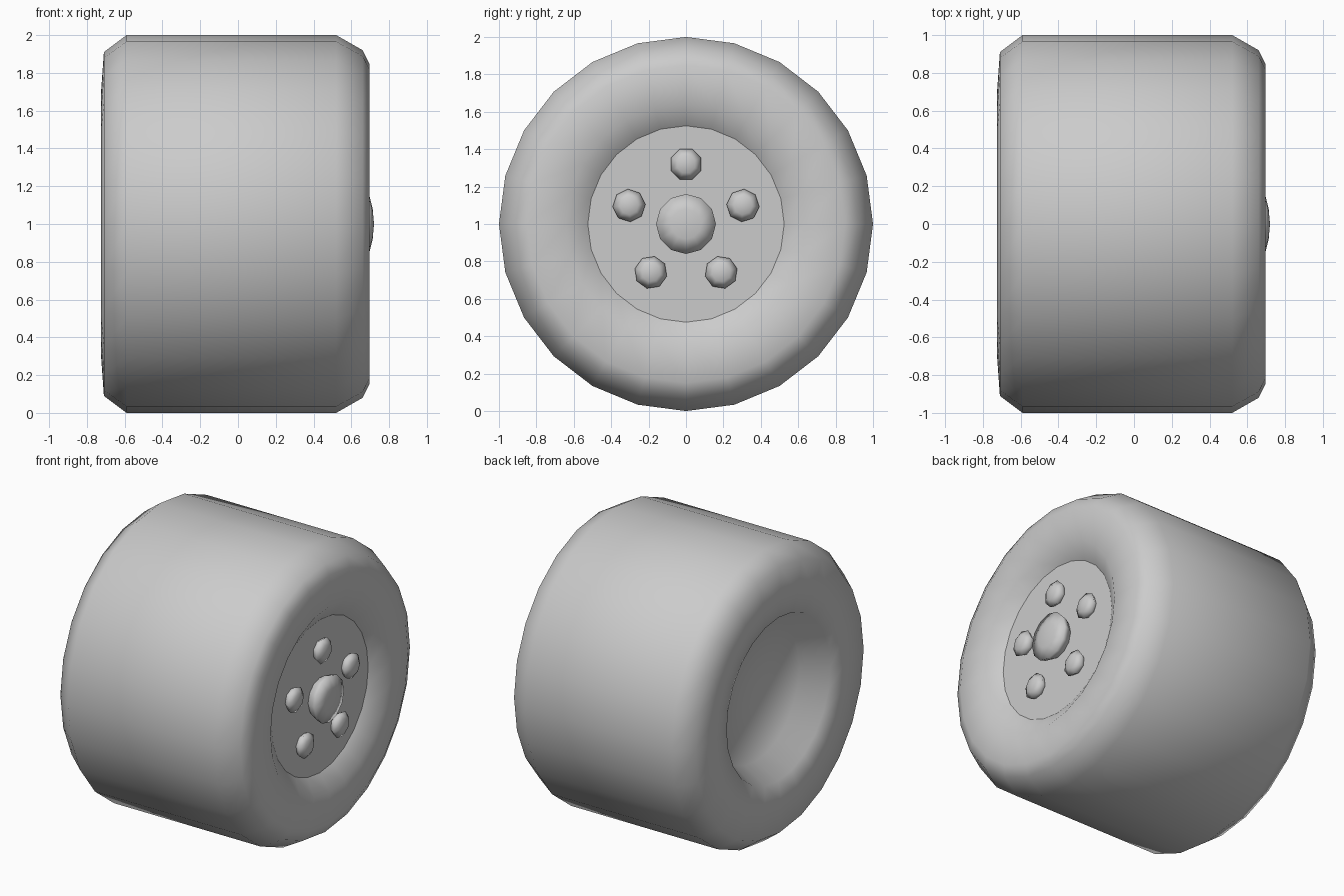
import bpy, bmesh
from math import sin, cos, pi, tau

if "Cube" in bpy.data.objects:
    bpy.data.objects.remove(bpy.data.objects["Cube"])


def lathe(name, profile, sides, y=0.0, z=1.0, turn=0.0, smooth=True):
    """Revolve (x, radius) points around an axis parallel to x."""
    bm = bmesh.new()
    rings = []
    for x, r in profile:
        if r == 0:
            rings.append([bm.verts.new((x, y, z))] * sides)
        else:
            rings.append([bm.verts.new((x, y + r * sin(turn + tau * i / sides),
                                        z + r * cos(turn + tau * i / sides)))
                          for i in range(sides)])
    for a, b in zip(rings, rings[1:]):
        for i in range(sides):
            j = (i + 1) % sides
            corners = list(dict.fromkeys((a[i], a[j], b[j], b[i])))
            bm.faces.new(corners)
    bmesh.ops.recalc_face_normals(bm, faces=bm.faces)
    for f in bm.faces:
        f.smooth = smooth
    mesh = bpy.data.meshes.new(name)
    bm.to_mesh(mesh)
    bm.free()
    obj = bpy.data.objects.new(name, mesh)
    bpy.context.collection.objects.link(obj)
    return obj


# Tyre with dished outer wall and a recessed inner side
lathe("tyre", [(-0.53, 0), (-0.53, 0.47), (-0.70, 0.56), (-0.725, 0.70),
               (-0.71, 0.91), (-0.59, 1.0), (0.52, 1.0), (0.66, 0.92),
               (0.695, 0.85), (0.695, 0.64), (0.62, 0.525), (0.60, 0.50)], 24)

# Flat wheel disc
lathe("wheel_disc", [(0.62, 0.525), (0.62, 0)], 24, smooth=False)

# Domed centre cap
lathe("hub_cap", [(0.61, 0.12), (0.655, 0.15), (0.693, 0.16),
                  (0.713, 0.08), (0.72, 0)], 12)

# Five wheel nuts
for k in range(5):
    a = tau * k / 5
    lathe(f"wheel_nut_{k + 1}", [(0.61, 0.065), (0.65, 0.088), (0.675, 0.05), (0.68, 0)],
          8, 0.32 * sin(a), 1 + 0.32 * cos(a), a + pi / 8)
